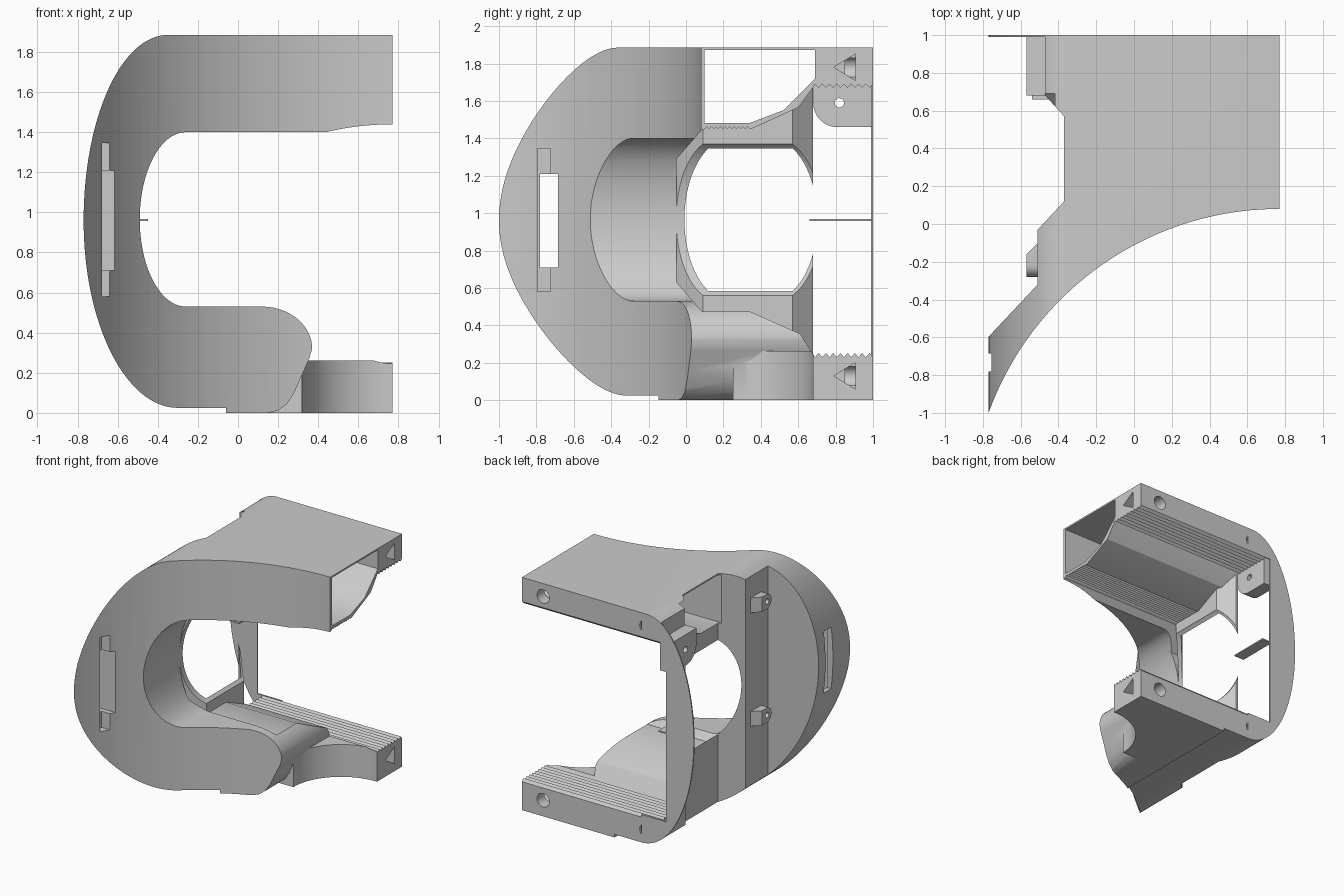
import bpy, bmesh
from math import sin, cos, pi, sqrt, radians

cube = bpy.data.objects.get("Cube")
if cube:
    bpy.data.objects.remove(cube, do_unlink=True)

grey = bpy.data.materials.new("plain grey")
grey.use_nodes = True
grey.diffuse_color = (0.6, 0.6, 0.6, 1)
grey.node_tree.nodes["Principled BSDF"].inputs["Base Color"].default_value = (0.6, 0.6, 0.6, 1)


def prism(name, points, axis, a, b):
    """Extrude a 2D outline along an axis from a to b."""
    place = {"x": lambda p, t: (t, p[0], p[1]),
             "y": lambda p, t: (p[0], t, p[1]),
             "z": lambda p, t: (p[0], p[1], t)}[axis]
    bm = bmesh.new()
    ends = [[bm.verts.new(place(p, t)) for p in points] for t in (a, b)]
    bm.faces.new(ends[0])
    bm.faces.new(list(reversed(ends[1])))
    n = len(points)
    for i in range(n):
        j = (i + 1) % n
        bm.faces.new((ends[0][i], ends[1][i], ends[1][j], ends[0][j]))
    bmesh.ops.recalc_face_normals(bm, faces=bm.faces)
    mesh = bpy.data.meshes.new(name)
    bm.to_mesh(mesh)
    bm.free()
    mesh.materials.append(grey)
    obj = bpy.data.objects.new(name, mesh)
    bpy.context.collection.objects.link(obj)
    return obj


def box(name, x, y, z):
    return prism(name, [(x[0], y[0]), (x[1], y[0]), (x[1], y[1]), (x[0], y[1])], "z", *z)


def arc(cx, cy, rx, ry, start, end, n=24):
    angles = [radians(start + (end - start) * i / n) for i in range(n + 1)]
    return [(cx + rx * cos(t), cy + ry * sin(t)) for t in angles]


def combine(target, other, operation):
    """Apply a boolean and discard the helper."""
    other.hide_render = True
    mod = target.modifiers.new("cut", "BOOLEAN")
    mod.operation, mod.solver, mod.object = operation, "EXACT", other
    bpy.ops.object.select_all(action="DESELECT")
    bpy.context.view_layer.objects.active = target
    target.select_set(True)
    bpy.ops.object.modifier_apply(modifier=mod.name)
    bpy.data.objects.remove(other, do_unlink=True)


def teeth(y0, y1, low, high, count):
    step = (y1 - y0) / count
    pts = []
    for i in range(count):
        pts += [(y0 + i * step, low), (y0 + (i + 0.5) * step, high)]
    return pts + [(y1, low)]


# C outline seen from the front, with the rounded nose on the lower arm
outer_top = arc(-0.35, 0.96, 0.42, 0.925, 90, 180, 32)
outer_low = arc(-0.30, 0.96, 0.47, 0.935, 180, 270, 32)[1:]
c_outline = [(1, 1.885)] + outer_top + outer_low + [(-0.06, 0.025), (-0.06, 0), (0.15, 0)]
c_outline += [(0.2, 0.012), (0.245, 0.045), (0.28, 0.1), (0.355, 0.27)]
c_outline += arc(0.12, 0.32, 0.25, 0.21, 0, 90, 16)
c_outline += arc(-0.26, 0.965, 0.23, 0.435, 270, 90, 40) + [(1, 1.4)]
body = prism("body", c_outline, "y", -1.2, 1.2)

# Footprint: swept concave front and stepped outer side
R = 1.638
front = []
for i in range(41):
    a = radians(73.4) * (1 - i / 40)
    front.append((0.77 - R * sin(a), 0.08 - R + R * cos(a)))
footprint = front + [(0.77, 1), (-0.47, 1), (-0.47, 0.68), (-0.37, 0.57), (-0.37, 0.12),
                     (-0.51, -0.03), (-0.51, -0.32), (-0.82, -0.65)]
combine(body, prism("footprint", footprint, "z", -0.5, 2.5), "INTERSECT")

# Lower bar with its curved fillet into the nose
bar = [(-0.06, 1), (-0.06, 0.25)] + arc(0.77, 0.25, 0.45, 0.43, 180, 90) + [(0.77, 1)]
combine(body, prism("lower_bar", bar, "z", 0, 0.262), "UNION")

# Inner recess with ridged seats, bounded by the bent side wall
roof = [(-0.05, 1.29), (0.085, 1.445)] + teeth(0.1, 0.34, 1.45, 1.462, 10)
roof += [(0.36, 1.455), (0.6, 1.565), (0.68, 1.672)] + teeth(0.69, 1, 1.69, 1.67, 8) + [(1.1, 1.69)]
floor = [(1.1, 0.23)] + teeth(1, 0.69, 0.23, 0.252, 8)
floor += [(0.67, 0.262), (0.61, 0.355), (0.34, 0.475), (0.085, 0.475), (-0.05, 0.63)]
recess = prism("recess", roof + floor, "x", -0.9, 1.2)
limits = [(1.1, -0.2), (-0.487, -0.2), (-0.487, -0.05), (-0.345, 0.09), (-0.345, 0.57), (-0.45, 0.68),
          (-0.85, 0.68), (-0.85, 1.3), (1.1, 1.3)]
combine(recess, prism("recess_limits", limits, "z", 0.1, 2), "INTERSECT")
combine(body, recess, "DIFFERENCE")

# Channel running through the upper arm
channel = [(0.1, 1.872), (0.69, 1.872), (0.69, 1.72), (0.52, 1.55), (0.34, 1.482), (0.1, 1.482)]
combine(body, prism("channel", channel, "x", -1, 1), "DIFFERENCE")

# Triangular pockets in the arm ends and round holes in the back
for z in (1.78, 0.13):
    tri = [(0.79, z), (0.905, z - 0.07), (0.905, z + 0.07)]
    combine(body, prism("pocket", tri, "x", 0.6, 1), "DIFFERENCE")
    for x in (0.58, -0.34):
        combine(body, prism("hole", arc(x, z, 0.055, 0.055, 0, 345, 23), "y", 0.85, 1.2), "DIFFERENCE")

# Strap slot through the front edge
combine(body, box("slot", (-1, -0.4), (-0.78, -0.685), (0.71, 1.21)), "DIFFERENCE")
combine(body, box("slot_step", (-0.715, -0.4), (-0.795, -0.725), (0.58, 1.345)), "DIFFERENCE")

# Thin back plate
plate = prism("back_plate", [(-0.3, 1.885)] + outer_top + outer_low + [(-0.3, 0.025)], "y", 0.99, 1)
combine(plate, box("plate_opening", (-0.52, 1), (0.9, 1.1), (0.25, 1.69)), "DIFFERENCE")

# Round-ended tab behind the upper arm
tab = prism("hinge_tab", arc(0.81, 1.59, 0.13, 0.13, 180, 270, 16) + [(0.995, 1.46), (0.995, 1.71), (0.68, 1.71)],
            "x", -0.57, -0.465)
combine(tab, prism("tab_hole", arc(0.82, 1.59, 0.025, 0.025, 0, 337.5, 15), "x", -1, 0), "DIFFERENCE")

# Small eyelets on the outer side
eyelets = []
for name, z in (("upper_eyelet", 1.58), ("lower_eyelet", 0.66)):
    wedge = [(-0.57, -0.22), (-0.57, -0.16), (-0.5, -0.09), (-0.5, -0.22)]
    lug = prism(name, wedge, "z", z - 0.06, z + 0.06)
    combine(lug, prism("lug_end", arc(-0.22, z, 0.06, 0.06, 0, 345, 23), "x", -0.57, -0.5), "UNION")
    combine(lug, prism("lug_hole", arc(-0.225, z, 0.022, 0.022, 0, 337.5, 15), "x", -0.7, -0.515), "DIFFERENCE")
    eyelets.append(lug)

# Thin rib between the side wall and the back plate
rib = box("rib", (-0.54, -0.45), (0.66, 0.995), (0.958, 0.968))

for obj in [body, plate, tab, rib] + eyelets:
    bpy.ops.object.select_all(action="DESELECT")
    bpy.context.view_layer.objects.active = obj
    obj.select_set(True)
    bpy.ops.object.shade_smooth_by_angle(angle=radians(25))
